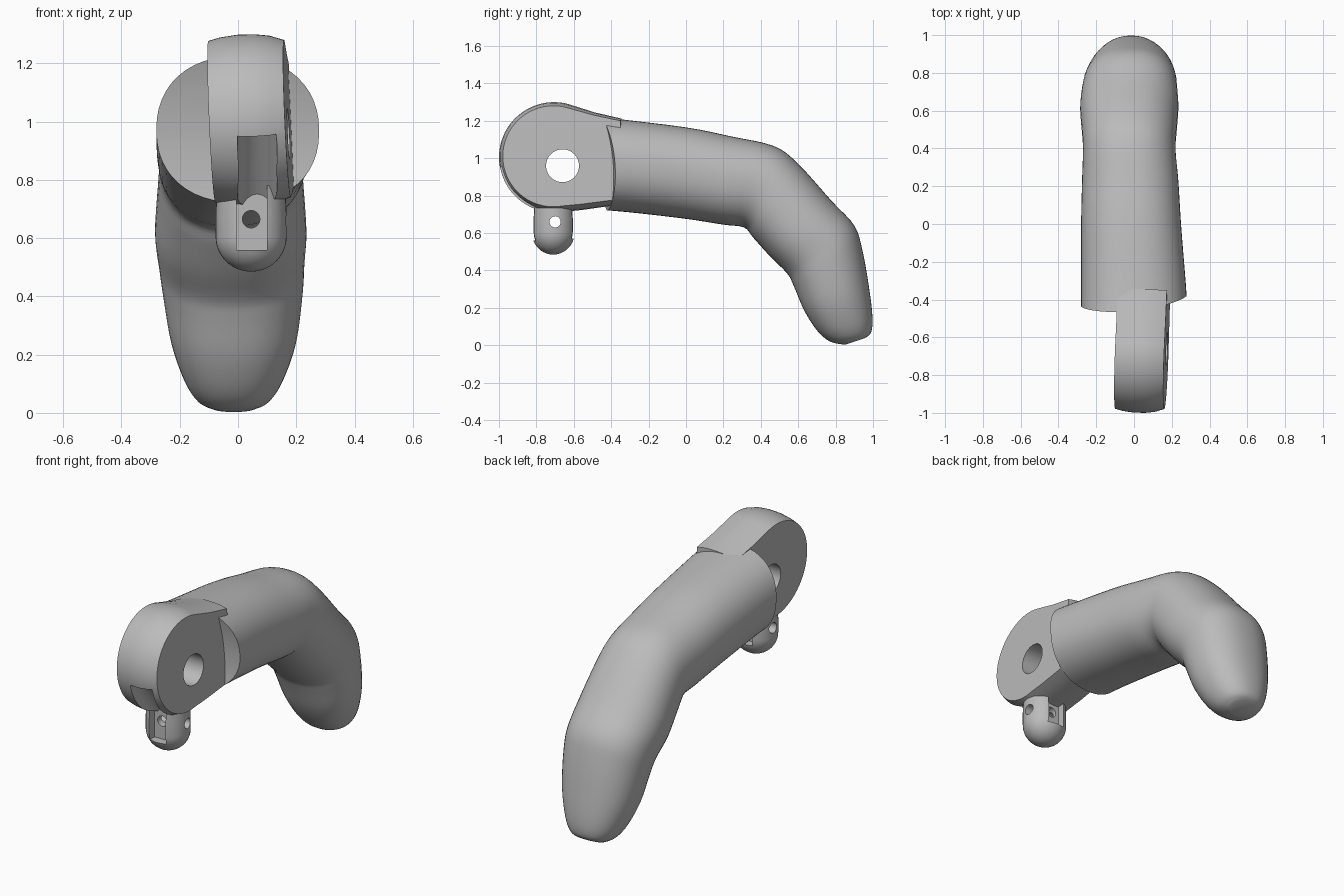
import bpy, bmesh
from math import sin, cos, pi, radians, copysign
from mathutils import Vector, Matrix

if "Cube" in bpy.data.objects:
    bpy.data.objects.remove(bpy.data.objects["Cube"], do_unlink=True)

grey = bpy.data.materials.new("plain_grey")
grey.use_nodes = True
grey.diffuse_color = (0.5, 0.5, 0.5, 1)
grey.node_tree.nodes["Principled BSDF"].inputs["Base Color"].default_value = (0.5, 0.5, 0.5, 1)


def finish(name, bm):
    bmesh.ops.recalc_face_normals(bm, faces=bm.faces)
    mesh = bpy.data.meshes.new(name)
    bm.to_mesh(mesh)
    bm.free()
    mesh.materials.append(grey)
    obj = bpy.data.objects.new(name, mesh)
    bpy.context.collection.objects.link(obj)
    return obj


def loft(name, rings):
    """Skin a list of equal point rings and cap both ends."""
    bm = bmesh.new()
    loops = [[bm.verts.new(p) for p in ring] for ring in rings]
    n = len(rings[0])
    for a, b in zip(loops, loops[1:]):
        for i in range(n):
            j = (i + 1) % n
            bm.faces.new((a[i], a[j], b[j], b[i]))
    bm.faces.new(loops[0])
    bm.faces.new(loops[-1])
    return finish(name, bm)


def rod(name, a, b, radius, sides=48):
    a, b = Vector(a), Vector(b)
    turn = (b - a).to_track_quat("Z", "Y").to_matrix().to_4x4()
    bm = bmesh.new()
    bmesh.ops.create_cone(bm, cap_ends=True, segments=sides, radius1=radius, radius2=radius,
                          depth=(b - a).length, matrix=Matrix.Translation((a + b) / 2) @ turn)
    return finish(name, bm)


def box(name, low, high):
    low, high = Vector(low), Vector(high)
    bm = bmesh.new()
    bmesh.ops.create_cube(bm, matrix=Matrix.Translation((low + high) / 2)
                          @ Matrix.Diagonal((*(high - low), 1)))
    return finish(name, bm)


def cut(target, *cutters):
    for c in cutters:
        c.hide_render = True
        m = target.modifiers.new("cut", "BOOLEAN")
        m.operation, m.solver, m.object = "DIFFERENCE", "EXACT", c
    bpy.context.view_layer.objects.active = target
    for m in list(target.modifiers):
        bpy.ops.object.modifier_apply(modifier=m.name)
    for c in cutters:
        bpy.data.objects.remove(c, do_unlink=True)


def smooth(obj, angle):
    bpy.ops.object.select_all(action="DESELECT")
    obj.select_set(True)
    bpy.context.view_layer.objects.active = obj
    bpy.ops.object.shade_smooth_by_angle(angle=radians(angle))


# Finger body: back point (y, z), belly point (y, z), centre x, half width
sections = [
    (-.62, 1.25, -.62, .725, 0, .285),
    (-.4, 1.215, -.4, .72, 0, .28),
    (0, 1.165, -.03, .68, -.015, .265),
    (.25, 1.115, .2, .645, -.02, .255),
    (.47, 1.065, .31, .63, -.025, .245),
    (.6, .97, .36, .575, -.025, .25),
    (.78, .77, .45, .475, -.025, .26),
    (.9, .64, .54, .385, -.022, .25),
    (.945, .5, .575, .32, -.018, .24),
    (.98, .3, .63, .19, -.015, .215),
    (.997, .15, .7, .08, -.015, .17),
    (.99, .07, .77, .02, -.015, .125),
    (.96, .04, .85, .003, -.015, .08),
]


def spline(points, steps):
    """Catmull-Rom pass through all sections."""
    pts = [Vector(p) for p in points]
    pts = [pts[0]] + pts + [pts[-1]]
    for a, b, c, d in zip(pts, pts[1:], pts[2:], pts[3:]):
        for k in range(steps):
            t = k / steps
            yield (b * 2 + (c - a) * t + (a * 2 - b * 5 + c * 4 - d) * t * t
                   + (b * 3 - a - c * 3 + d) * t ** 3) / 2
    yield pts[-1]


def oval(s, n=48, power=0.9):
    back, belly = Vector((s[0], s[1])), Vector((s[2], s[3]))
    mid, half = (back + belly) / 2, (back - belly) / 2
    ring = []
    for i in range(n):
        c, d = cos(2 * pi * i / n), sin(2 * pi * i / n)
        p = mid + half * copysign(abs(d) ** power, d)
        ring.append((s[4] + s[5] * copysign(abs(c) ** power, c), p.x, p.y))
    return ring


body = loft("finger_body", [oval(s) for s in spline(sections, 4)])
# Hollowed, slightly slanted end facing the hinge
cut(body, rod("socket_cutter", (-.5, -1.46, .9), (.5, -1.36, .9), 1.0, 192))
smooth(body, 32)

# Hinge tab: crowned rounded plate, slightly twisted
hub = Vector((0, -.705, 1.005))
twist = Matrix.Rotation(radians(2.5), 3, "Y").inverted() @ Matrix.Rotation(radians(-2), 3, "Z")


def tab_ring(x, radius):
    pts = [(x, .36, radius * .70), (x, .22, radius * .81)]
    for i in range(49):
        a = radians(75 + i * (280 - 75) / 48)
        pts.append((x, radius * cos(a), radius * sin(a)))
    pts += [(x, .15, -radius * .95), (x, .36, -radius * .85)]
    return [Vector((.04, 0, 0)) + hub + twist @ Vector(p) for p in pts]


crown = [(-.13, .278), (-.09, .288), (-.03, .295), (.03, .294), (.08, .287), (.13, .27)]
tab = loft("hinge_tab", [tab_ring(x, r) for x, r in crown])
cut(tab,
    rod("pin_hole_cutter", (-.5, -.66, .96), (.5, -.66, .96), .088),
    rod("groove_cutter", (.066, -1.0, .945), (.066, -.75, .62), .068))
smooth(tab, 32)

# Tendon knob under the hinge
profile = [(.115 * sin(a), .605 - .12 * cos(a)) for a in [radians(3 + 87 * i / 12) for i in range(13)]]
profile += [(.115, .68), (.11, .78)]
knob = loft("tendon_knob", [[(.045 + 1.06 * r * cos(2 * pi * i / 40), -.71 + r * sin(2 * pi * i / 40), z)
                             for i in range(40)] for r, z in profile])
cut(knob,
    rod("cross_hole_cutter", (-.3, -.7, .66), (.3, -.7, .66), .03),
    rod("long_hole_cutter", (.045, -1, .665), (.045, -.5, .665), .03),
    box("front_slot_cutter", (-.005, -.9, .56), (.1, -.765, .8)),
    box("back_slot_cutter", (-.005, -.65, .57), (.1, -.5, .73)))
smooth(knob, 32)
